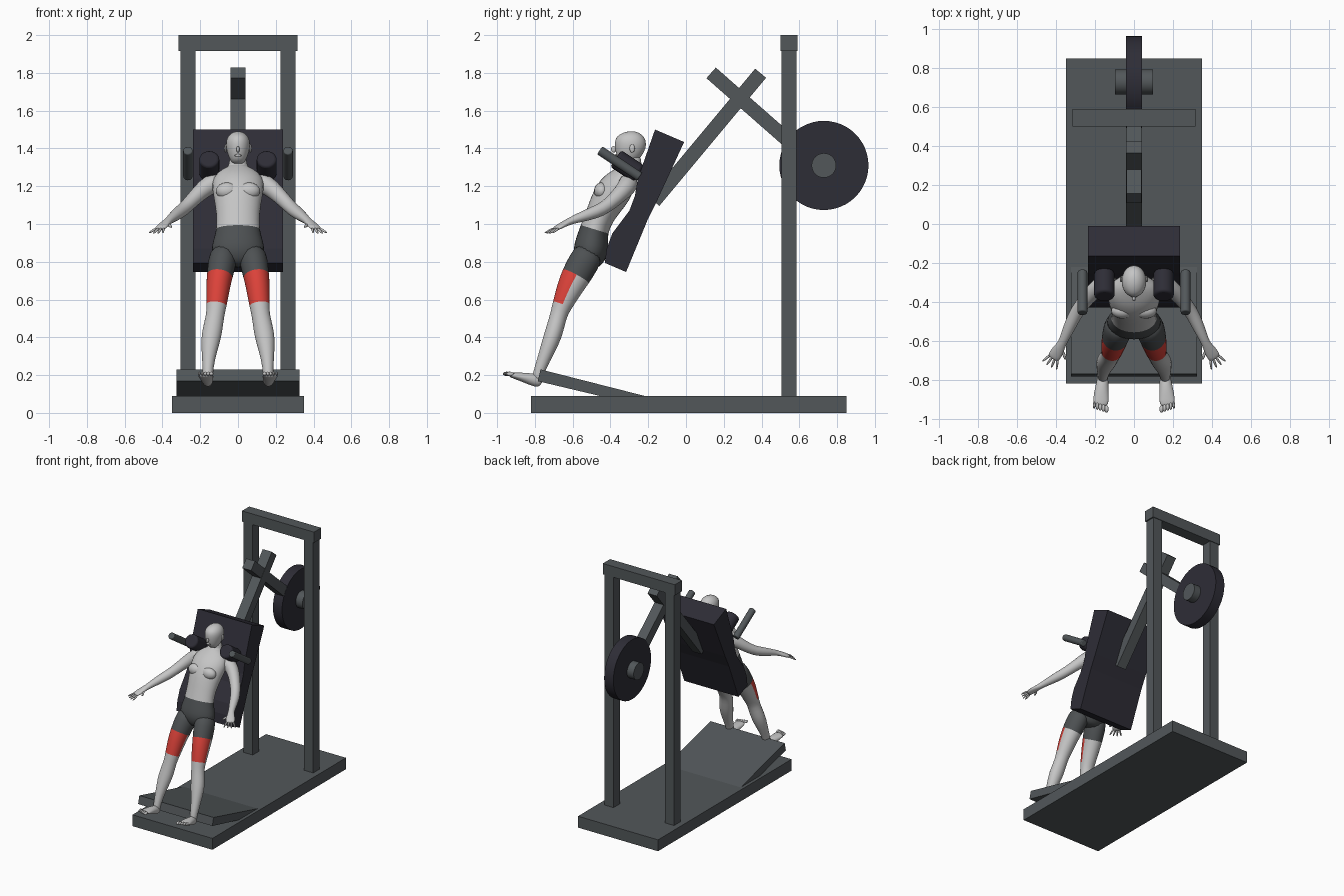
import bpy, bmesh, math
from mathutils import Vector

cube = bpy.data.objects.get("Cube")
if cube:
    bpy.data.objects.remove(cube, do_unlink=True)


def material(name, r, g, b):
    m = bpy.data.materials.new(name)
    m.use_nodes = True
    m.diffuse_color = (r, g, b, 1)
    m.node_tree.nodes["Principled BSDF"].inputs["Base Color"].default_value = (r, g, b, 1)
    return m


METAL = material("steel grey", .085, .096, .102)
PAD = material("dark padding", .027, .026, .037)
SKIN = material("pale skin", .56, .56, .56)
SHORTS = material("shorts grey", .075, .082, .086)
RED = material("thigh red", .72, .055, .042)


def finish(name, bm, mats):
    bmesh.ops.recalc_face_normals(bm, faces=bm.faces)
    me = bpy.data.meshes.new(name)
    bm.to_mesh(me)
    bm.free()
    for m in mats:
        me.materials.append(m)
    ob = bpy.data.objects.new(name, me)
    bpy.context.collection.objects.link(ob)
    return ob


def prism(name, profile, x0, x1, mat):
    """Side profile (y, z) extruded from x0 to x1."""
    bm = bmesh.new()
    face = bm.faces.new([bm.verts.new((x0, y, z)) for y, z in profile])
    new = bmesh.ops.extrude_face_region(bm, geom=[face])["geom"]
    bmesh.ops.translate(bm, vec=(x1 - x0, 0, 0),
                        verts=[v for v in new if isinstance(v, bmesh.types.BMVert)])
    return finish(name, bm, [mat])


def box(name, x0, x1, y0, y1, z0, z1, mat):
    return prism(name, [(y0, z0), (y1, z0), (y1, z1), (y0, z1)], x0, x1, mat)


def bar(name, a, b, thick, half_x, mat):
    """Straight bar between two (y, z) points."""
    a, b = Vector(a), Vector(b)
    d = (b - a).normalized() * thick / 2
    n = Vector((-d.y, d.x))
    return prism(name, [a + n, a - n, b - n, b + n], -half_x, half_x, mat)


def cylinder(name, a, b, r, mat, sides=32, bevel=0):
    a, b = Vector(a), Vector(b)
    bpy.ops.mesh.primitive_cylinder_add(
        vertices=sides, radius=r, depth=(b - a).length, location=(a + b) / 2,
        rotation=(b - a).to_track_quat('Z', 'Y').to_euler())
    ob = bpy.context.object
    ob.name = name
    ob.data.materials.append(mat)
    if bevel:
        mod = ob.modifiers.new("rounded", 'BEVEL')
        mod.width, mod.segments = bevel, 3
    bpy.ops.object.shade_smooth_by_angle(angle=math.radians(40))
    return ob


def blob(name, loc, scale, mat=SKIN):
    bpy.ops.mesh.primitive_uv_sphere_add(segments=16, ring_count=10, radius=1, location=loc)
    ob = bpy.context.object
    ob.name, ob.scale = name, scale
    ob.data.materials.append(mat)
    bpy.ops.object.shade_smooth()
    return ob


def loft(name, rings, ref=(1, 0, 0), mats=(SKIN,), rule=None, sides=16, levels=1):
    """Smooth skin over elliptical rings (x, y, z, radius along ref, other radius)."""
    bm = bmesh.new()
    pts = [Vector(r[:3]) for r in rings]
    loops = []
    for i, r in enumerate(rings):
        t = (pts[min(i + 1, len(pts) - 1)] - pts[max(i - 1, 0)]).normalized()
        u = Vector(ref)
        u = (u - t * u.dot(t)).normalized()
        v = t.cross(u)
        angles = [math.tau * k / sides for k in range(sides)]
        loops.append([bm.verts.new(pts[i] + u * math.cos(a) * r[3] + v * math.sin(a) * r[4])
                      for a in angles])
    for i in range(len(loops) - 1):
        mid = (pts[i] + pts[i + 1]) / 2
        for k in range(sides):
            j = (k + 1) % sides
            f = bm.faces.new((loops[i][k], loops[i][j], loops[i + 1][j], loops[i + 1][k]))
            if rule:
                f.material_index = rule(i, f.calc_center_median() - mid)
    for n, loop in ((0, loops[0]), (len(loops) - 2, loops[-1])):
        cap = bm.faces.new(loop)
        if rule:
            cap.material_index = rule(n, Vector((0, 1, 0)))
    ob = finish(name, bm, mats)
    ob.data.shade_smooth()
    ob.modifiers.new("smooth", 'SUBSURF').levels = levels
    ob.modifiers["smooth"].render_levels = levels
    return ob


# Frame
box("base", -.35, .35, -.82, .85, 0, .09, METAL)
box("top_beam", -.315, .315, .5, .59, 1.915, 2, METAL)
prism("foot_plate", [(-.77, .23), (-.22, .09), (-.22, .06), (-.33, .06), (-.785, .168)],
      -.325, .325, METAL)
for side, s in (("left", 1), ("right", -1)):
    box(side + "_post", s * .225, s * .305, .505, .585, .09, 1.915, METAL)

# Lever arms and weight
bar("pad_arm", (-.17, 1.12), (.395, 1.798), .075, .04, METAL)
bar("weight_arm", (.133, 1.80), (.797, 1.217), .075, .039, METAL)
cylinder("weight_disc", (-.04, .73, 1.31), (.04, .73, 1.31), .236, PAD, 48)
cylinder("weight_hub", (-.098, .73, 1.31), (.098, .73, 1.31), .065, METAL)

# Back pad with shoulder rolls and handles
prism("back_pad", [(-.164, 1.5), (-.01, 1.434), (-.15, 1.13), (-.2, 1.03), (-.317, .746),
                   (-.43, .794), (-.42, .87), (-.39, .95), (-.3, 1.07), (-.27, 1.15),
                   (-.255, 1.24)], -.237, .237, PAD)
for side, s in (("left", 1), ("right", -1)):
    cylinder(side + "_shoulder_pad", (s * .152, -.25, 1.265), (s * .152, -.372, 1.347),
             .053, PAD, bevel=.014)
    cylinder(side + "_handle", (s * .265, -.245, 1.25), (s * .265, -.457, 1.39),
             .025, METAL, 24, .006)

# Torso with shorts, and head
loft("torso", [
    (0, -.52, .77, .06, .05), (0, -.51, .81, .125, .08), (0, -.505, .86, .148, .096),
    (0, -.495, .92, .132, .087), (0, -.488, .965, .117, .077), (0, -.455, 1.05, .115, .077),
    (0, -.40, 1.15, .132, .1), (0, -.35, 1.215, .145, .09), (0, -.31, 1.262, .12, .062),
    (0, -.287, 1.29, .065, .052), (0, -.278, 1.31, .048, .047), (0, -.285, 1.37, .046, .045)],
    mats=(SKIN, SHORTS), rule=lambda i, d: int(i < 4))
loft("head", [
    (0, -.337, 1.322, .026, .026), (0, -.322, 1.345, .045, .055), (0, -.307, 1.38, .059, .076),
    (0, -.294, 1.42, .067, .087), (0, -.288, 1.455, .061, .08), (0, -.286, 1.48, .04, .052),
    (0, -.286, 1.491, .014, .018)])
blob("nose", (0, -.383, 1.395), (.009, .014, .017))
blob("lips", (0, -.371, 1.363), (.018, .008, .007))

for side, s in (("left", 1), ("right", -1)):
    blob(side + "_ear", (s * .066, -.285, 1.4), (.007, .014, .022))
    blob(side + "_chest_muscle", (s * .057, -.447, 1.175), (.06, .04, .045))

    # Leg: shorts above the hem, red on the front of the thigh
    def leg_colour(i, d):
        if i < 2:
            return 1
        return 2 if i < 4 and d.dot(Vector((0, -.93, -.36))) > 0 else 0
    loft(side + "_leg", [(s * x, y, z, a, b) for x, y, z, a, b in (
        (.072, -.50, .87, .07, .078), (.083, -.54, .80, .077, .085),
        (.098, -.585, .72, .069, .08), (.106, -.617, .66, .064, .07),
        (.115, -.66, .56, .054, .052), (.12, -.674, .52, .048, .045),
        (.135, -.695, .44, .054, .048), (.146, -.715, .38, .052, .047),
        (.157, -.755, .28, .033, .034), (.16, -.785, .2, .027, .029),
        (.16, -.787, .165, .027, .029))], mats=(SKIN, SHORTS, RED), rule=leg_colour)

    # Foot and toes
    loft(side + "_foot", [(s * x, y, z, a, b) for x, y, z, a, b in (
        (.158, -.762, .16, .02, .022), (.16, -.79, .17, .029, .036),
        (.166, -.85, .187, .036, .028), (.171, -.91, .197, .042, .016),
        (.172, -.938, .203, .037, .011))])
    for i in range(5):
        blob(f"{side}_toe_{i + 1}", (s * (.141 + .016 * i), -.951 + .005 * i, .207),
             (.011 - .001 * i, .019, .011))

    # Arm running into the palm
    loft(side + "_arm", [(s * x, y, z, a, b) for x, y, z, a, b in (
        (.09, -.30, 1.235, .048, .05), (.155, -.307, 1.205, .054, .054),
        (.205, -.34, 1.165, .044, .044), (.275, -.42, 1.09, .035, .035),
        (.31, -.48, 1.062, .036, .036), (.35, -.57, 1.032, .025, .027),
        (.37, -.615, 1.015, .019, .021), (.388, -.645, 1.0, .016, .031),
        (.408, -.678, .982, .013, .034), (.418, -.694, .973, .01, .03))], ref=(0, 0, 1))

    # Fingers fan out from the palm
    ahead = Vector((s * .4, -.75, -.45)).normalized()
    across = Vector((s * .86, .5, 0))
    for i in range(4):
        o = (i - 1.5) * .015
        a = Vector((s * .412, -.685, .978)) + across * o
        b = a + ahead * (.065 - abs(o) * .4) + across * o * .9
        loft(f"{side}_finger_{i + 1}", [(*a, .008, .008), (*((a + b) / 2), .007, .007),
                                        (*b, .004, .004)], ref=(0, 0, 1), sides=8)
    loft(side + "_thumb", [(s * .38, -.64, 1.0, .01, .01), (s * .358, -.672, .99, .009, .009),
                           (s * .352, -.7, .982, .005, .005)], ref=(0, 0, 1), sides=8)
